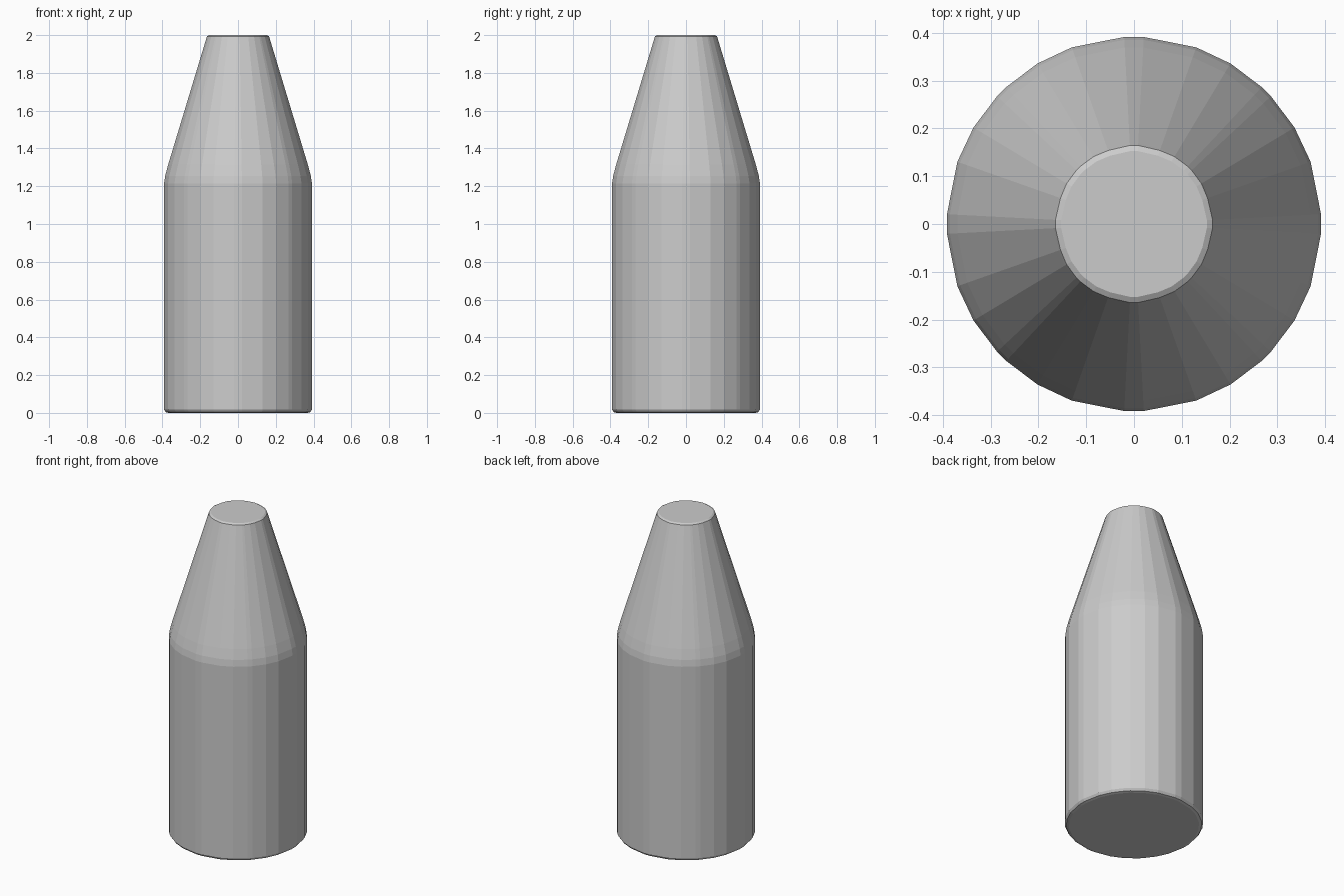
import bpy
import bmesh
from math import radians, sin, cos, tau

if "Cube" in bpy.data.objects:
    bpy.data.objects.remove(bpy.data.objects["Cube"], do_unlink=True)

grey = bpy.data.materials.new("light grey")
grey.use_nodes = True
colour = (0.6, 0.6, 0.6, 1)
grey.diffuse_color = colour
grey.node_tree.nodes["Principled BSDF"].inputs["Base Color"].default_value = colour

# Uneven facet angles, repeated in each quadrant
BODY = [3, 19.4, 31, 43, 47, 59, 70.6, 87]
TIP = [10, 35.5, 54.5, 80]
# Profile: radius, height, and whether the ring has the coarser tip outline
PROFILE = [(0.368, 0, False), (0.383, 0.004, False), (0.392, 0.018, False),
           (0.392, 1.215, False), (0.386, 1.255, False), (0.37, 1.315, False),
           (0.171, 1.98, True), (0.167, 1.993, True), (0.155, 2, True)]


def full_turn(angles):
    return [radians(a + 90 * q) for q in range(4) for a in angles]


def tip_factor(angle):
    """Distance to the coarse outline's straight edge at this angle."""
    corners = full_turn(TIP)
    corners = [corners[-1] - tau] + corners + [corners[0] + tau]
    for a, b in zip(corners, corners[1:]):
        if a <= angle <= b:
            return cos((b - a) / 2) / cos(angle - (a + b) / 2)
    return 1


# Body with its tapered neck, built as stacked rings
bm = bmesh.new()
rings = []
for radius, z, coarse in PROFILE:
    ring = []
    for a in full_turn(BODY):
        r = radius * (tip_factor(a) if coarse else 1)
        ring.append(bm.verts.new((r * cos(a), r * sin(a), z)))
    rings.append(ring)
for low, high in zip(rings, rings[1:]):
    for i in range(len(low)):
        j = (i + 1) % len(low)
        bm.faces.new((low[i], low[j], high[j], high[i]))

# Flat base and top
bm.faces.new(rings[0][::-1])
bm.faces.new(rings[-1])

mesh = bpy.data.meshes.new("tapered_body")
bm.to_mesh(mesh)
bm.free()
mesh.materials.append(grey)
body = bpy.data.objects.new("tapered_body", mesh)
bpy.context.collection.objects.link(body)
